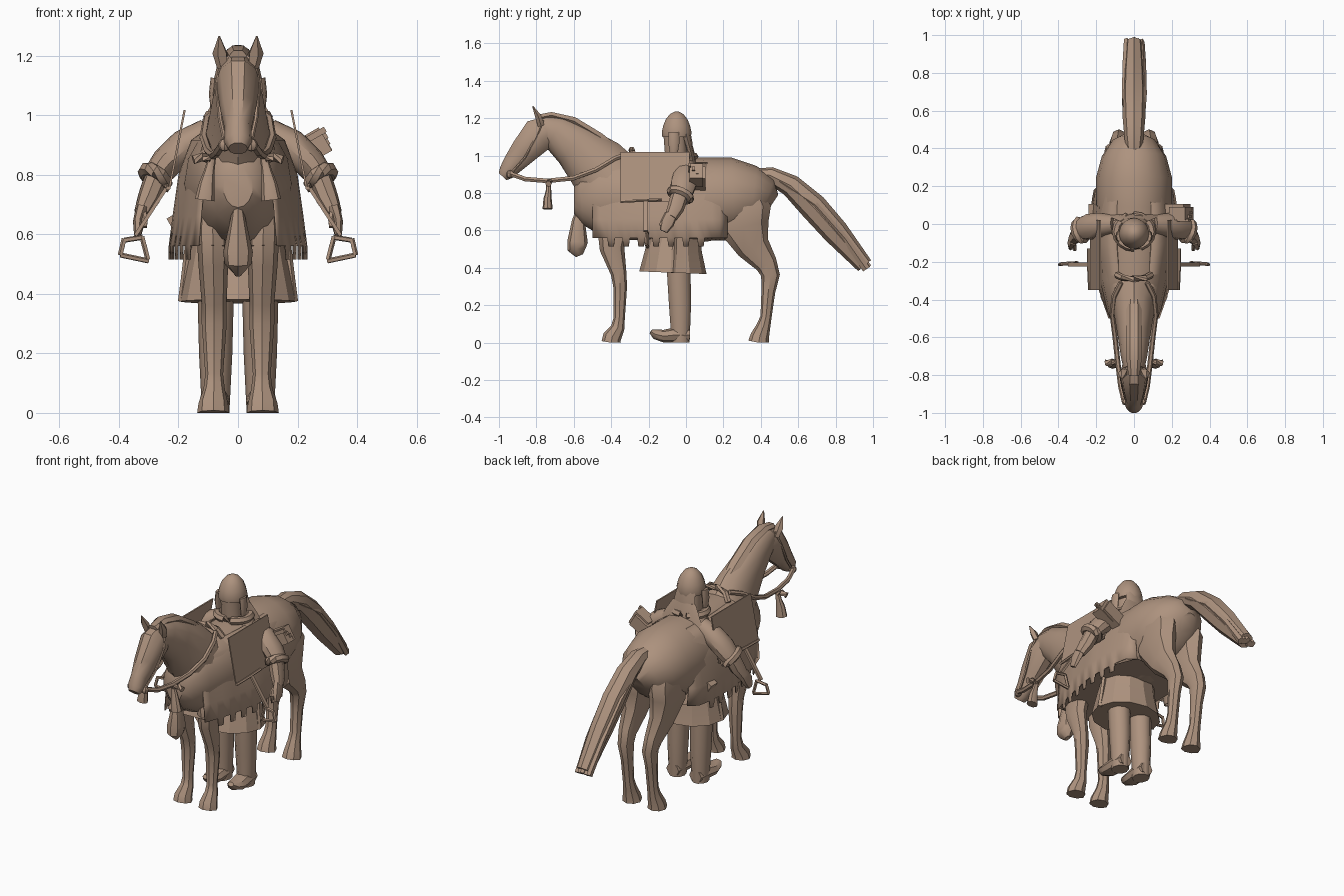
import bpy, bmesh, math, random
from mathutils import Vector, Matrix

random.seed(4)
clay = bpy.data.materials.new("clay brown")
clay.diffuse_color = (0.42, 0.29, 0.21, 1)
X = Vector((1, 0, 0))


def finish(name, bm, mirror=False, angle=35, thick=0):
    for v in bm.verts:
        v.co.z = max(v.co.z, 0)
    bmesh.ops.recalc_face_normals(bm, faces=bm.faces)
    me = bpy.data.meshes.new(name)
    bm.to_mesh(me)
    bm.free()
    me.materials.append(clay)
    if angle:
        me.shade_smooth()
        me.set_sharp_from_angle(angle=math.radians(angle))
    ob = bpy.data.objects.new(name, me)
    bpy.context.collection.objects.link(ob)
    if thick:
        m = ob.modifiers.new("thickness", 'SOLIDIFY')
        m.thickness = thick
        m.offset = 0
    if mirror:
        ob.modifiers.new("mirror", 'MIRROR').use_clip = False
    return ob


def loft(name, secs, n=10, mirror=False, angle=40, closed=False):
    """Tube through sections (x, y, z, half width, half depth)."""
    bm = bmesh.new()
    pts = [Vector(s[:3]) for s in secs]
    rings = []
    c = len(pts)
    for i, s in enumerate(secs):
        a = pts[(i - 1) % c] if closed else pts[max(i - 1, 0)]
        b = pts[(i + 1) % c] if closed else pts[min(i + 1, c - 1)]
        t = (b - a).normalized()
        side = X - t * t.x
        side = side.normalized() if side.length > 0.1 else Vector((0, 1, 0))
        up = t.cross(side)
        rings.append([bm.verts.new(pts[i] + side * s[3] * math.cos(k * math.tau / n)
                      + up * s[4] * math.sin(k * math.tau / n)) for k in range(n)])
    for i in range(c if closed else c - 1):
        r, q = rings[i], rings[(i + 1) % c]
        for k in range(n):
            bm.faces.new((r[k], r[(k + 1) % n], q[(k + 1) % n], q[k]))
    if not closed:
        bm.faces.new(rings[0])
        bm.faces.new(rings[-1])
    return finish(name, bm, mirror, angle)


def rope(name, pts, r, n=6, mirror=False):
    return loft(name, [(*p, r, r) for p in pts], n, mirror)


def box(name, loc, size, rot=None, mirror=False):
    bm = bmesh.new()
    m = Matrix.Translation(loc) @ (rot or Matrix()) @ Matrix.Diagonal((*size, 1))
    bmesh.ops.create_cube(bm, size=1, matrix=m)
    return finish(name, bm, mirror, 0)


# Horse trunk, neck and head
loft("horse_body", [(0, y, z, w, h) for y, z, w, h in (
    (-.60, .76, .05, .07), (-.56, .76, .10, .13), (-.46, .77, .142, .20), (-.3, .77, .18, .22),
    (-.1, .765, .19, .22), (.1, .765, .2, .225), (.25, .78, .2, .21), (.36, .775, .17, .17),
    (.43, .76, .12, .125), (.46, .74, .05, .06))], 16)
loft("horse_neck", [(0, -.38, .83, .14, .19), (0, -.48, .95, .105, .165), (0, -.60, 1.055, .085, .122),
                    (0, -.70, 1.125, .07, .095), (0, -.77, 1.15, .055, .07)], 12)
loft("horse_head", [(0, -.72, 1.14, .055, .08), (0, -.79, 1.11, .074, .098), (0, -.87, 1.02, .06, .077),
                    (0, -.925, .955, .045, .06), (0, -.96, .91, .047, .046), (0, -.98, .888, .032, .03)], 10)
loft("mane", [(0, -.80, 1.2, .03, .02), (0, -.72, 1.216, .04, .02), (0, -.6, 1.185, .042, .025),
              (0, -.46, 1.1, .042, .025), (0, -.33, 1.0, .03, .02)], 6)
loft("ear", [(.05, -.775, 1.16, .02, .018), (.06, -.79, 1.21, .026, .018), (.063, -.82, 1.265, .003, .003)],
     5, True)

# Horse legs
loft("front_leg", [(.08, -.36, .72, .05, .06), (.085, -.39, .6, .054, .085), (.083, -.395, .5, .05, .066),
                   (.08, -.36, .37, .042, .042), (.08, -.352, .3, .042, .037), (.08, -.357, .13, .03, .03),
                   (.08, -.365, .08, .036, .037), (.083, -.395, .03, .05, .05), (.083, -.4, 0, .054, .052)],
     8, True)
loft("hind_leg", [(.085, .29, .84, .06, .09), (.092, .31, .72, .082, .145), (.093, .31, .62, .077, .135),
                  (.09, .36, .51, .056, .09), (.085, .43, .42, .045, .06), (.08, .452, .36, .042, .05),
                  (.08, .44, .27, .034, .037), (.08, .428, .14, .032, .03), (.08, .415, .09, .036, .037),
                  (.083, .395, .035, .048, .05), (.083, .388, 0, .054, .056)], 8, True)

# Tail with loose strands
loft("tail", [(0, .36, .9, .035, .03), (0, .45, .895, .05, .045), (0, .56, .84, .06, .06),
              (0, .68, .727, .064, .074), (0, .8, .592, .058, .07), (0, .955, .412, .045, .045)], 8, False, 25)
for i in range(5):
    x = (i - 2) * .02
    j = random.uniform(-.02, .02)
    loft("tail_strand", [(x, .5, .88 + j, .014, .012), (x * 1.2, .69, .755 + j, .02, .018),
                         (x * 1.1, .85, .575 + j, .02, .018),
                         (x, .975 + j * .6, .405 + j * .7, .016, .022)], 5, False, 0)

# Caparison cloth: side sheet with square tabs along the hem, drawn in at chest and flank
bm = bmesh.new()
rows = ((.09, .962), (.155, .915), (.197, .8), (.217, .66), (.23, .56))
N = 18
grid = []
for i in range(N + 1):
    y = -.5 + i * .04
    if y < -.35:
        s = .80 + (y + .35) * 1.5
    elif y < -.12:
        s = 1 + (y + .12) * .87
    else:
        s = 1 - .13 * max(0, y / .22) ** 2
    tuck = (1, 1, .97, .9, .8) if i == N else (1,) * 5
    grid.append([bm.verts.new((x * s * f, y, z)) for (x, z), f in zip(rows, tuck)])
for i in range(N):
    for k in range(4):
        bm.faces.new((grid[i][k], grid[i + 1][k], grid[i + 1][k + 1], grid[i][k + 1]))
    if i % 2 == 0 and 2 <= i < 15:
        a, b = grid[i][4], grid[i + 1][4]
        bm.faces.new((a, b, bm.verts.new(b.co - Vector((.0, .006, .045))),
                      bm.verts.new(a.co - Vector((.0, -.006, .045)))))
finish("caparison", bm, True, 35, .006)
# Cloth underside closing toward the belly
bm = bmesh.new()
vs = [bm.verts.new(p) for p in ((0, -.48, .56), (.13, -.48, .565), (.18, -.35, .565), (.226, -.12, .565),
                                (.224, .06, .565), (.16, .22, .565), (0, .22, .545))]
bm.faces.new(vs)
finish("belly_cloth", bm, True, 0)

# Saddle flaps, pommel and cape behind the shoulders
flap_tilt = Matrix.Rotation(math.radians(-11), 4, 'Y')
box("saddle_flap", (.205, -.165, .885), (.007, .37, .27), flap_tilt, True)
rope("pommel", [(-.09, -.27, .97), (-.06, -.285, 1.015), (0, -.29, 1.03), (.06, -.285, 1.015),
                (.09, -.27, .97)], .018, 6)
loft("cape", [(0, .015, 1.06, .075, .018), (0, .03, 1.0, .11, .02), (0, .04, .94, .14, .02)], 8)

# Stirrups on straps
rope("strap_bar", [(.235, -.35, .755), (.24, -.24, .76), (.24, -.13, .765)], .008, 5, True)
box("stirrup_strap", (.29, -.215, .68), (.012, .022, .20),
    Matrix.Rotation(math.radians(-33), 4, 'Y'), True)
for nm, p in (("stirrup_top", ((.32, -.207, .59), (.382, -.21, .58))),
              ("stirrup_outer", ((.382, -.21, .585), (.395, -.215, .53))),
              ("stirrup_tread", ((.395, -.215, .53), (.3, -.205, .51))),
              ("stirrup_inner", ((.302, -.205, .515), (.322, -.207, .592)))):
    rope(nm, p, .009, 5, True)

# Reins, bit and bridle
rope("rein", [(.05, -.945, .905), (.07, -.86, .875), (.085, -.74, .865), (.1, -.6, .88), (.115, -.48, .925),
              (.105, -.38, .985), (.07, -.31, 1.01)], .014, 6, True)
rope("cheek_strap", [(.044, -.93, .91), (.061, -.86, .99), (.071, -.80, 1.1), (.053, -.765, 1.19)], .007, 5, True)
bm = bmesh.new()
bmesh.ops.create_uvsphere(bm, u_segments=8, v_segments=5, radius=.022,
                          matrix=Matrix.Translation((.045, -.94, .9)))
finish("bit_ring", bm, True)

# Tassels
loft("rein_tassel", [(.085, -.735, .865, .012, .012), (.097, -.735, .81, .018, .015),
                     (.105, -.74, .77, .026, .022), (.112, -.74, .715, .033, .027)], 8, True)
rope("tassel_toggle", [(.09, -.735, .85), (.12, -.73, .86), (.15, -.735, .85)], .017, 6, True)
loft("chest_tassel", [(0, -.56, .7, .016, .03), (0, -.575, .65, .026, .035), (0, -.58, .54, .05, .055),
                      (0, -.585, .5, .045, .05), (0, -.57, .465, .012, .02)], 8)

# Rider: head, helmet and cheek guards
loft("rider_head", [(0, -.05, .93, .06, .06), (0, -.055, 1.03, .058, .062), (0, -.06, 1.13, .06, .065)], 10)
loft("helmet", [(0, -.05, z, r, r * 1.02) for z, r in (
    (1.10, .077), (1.125, .08), (1.16, .072), (1.195, .058), (1.222, .036), (1.235, .012))], 14)
loft("cheek_guard", [(.078, -.065, 1.125, .014, .028), (.084, -.065, 1.07, .014, .03),
                     (.082, -.065, 1.02, .010, .022)], 8, True)
loft("neck_guard", [(0, .0, 1.12, .06, .025), (0, .012, 1.07, .068, .022), (0, .02, 1.03, .07, .016)], 8)
loft("collar", [(.095 * math.cos(a), -.04 + .085 * math.sin(a), .995, .022, .022)
                for a in [k * math.tau / 16 for k in range(16)]], 6, False, 40, True)

# Rider: torso and flared tunic skirt
loft("torso", [(0, -.04, .56, .15, .12), (0, -.03, .75, .15, .12), (0, -.02, .92, .15, .09),
               (0, -.03, 1.0, .09, .07)], 12)
loft("tunic_skirt", [(0, -.05, .6, .15, .13), (0, -.065, .5, .17, .15), (0, -.07, .374, .197, .18)],
     12, False, 25)
rope("skirt_pleat", [(.165, -.06, .56), (.178, -.065, .45), (.188, -.07, .374)], .014, 5, True)

# Rider: arms, rolled cuffs and hands
loft("sleeve", [(.10, .0, .935, .055, .05), (.18, -.005, .895, .058, .065), (.24, -.015, .84, .054, .07),
                (.28, -.025, .79, .045, .058)], 10, True)
axis = Vector((.06, -.04, -.09)).normalized()
u = axis.cross(X).normalized()
v = axis.cross(u)
cuff = [Vector((.278, -.03, .79)) + u * math.cos(a) * .056 + v * math.sin(a) * .042
        for a in [k * math.tau / 12 for k in range(12)]]
loft("cuff", [(*p, .023, .023) for p in cuff], 6, True, 40, True)
loft("forearm", [(.27, -.03, .80, .042, .048), (.30, -.055, .72, .038, .045),
                 (.322, -.08, .67, .028, .034)], 8, True)
loft("hand", [(.32, -.08, .685, .024, .036), (.333, -.1, .64, .02, .038), (.337, -.12, .595, .012, .022)], 7, True)
rope("thumb", [(.318, -.1, .675), (.312, -.125, .65), (.315, -.135, .625)], .011, 5, True)

# Rider: legs and boots
loft("rider_leg", [(.075, -.04, .55, .065, .07), (.075, -.038, .36, .06, .066), (.075, -.032, .2, .056, .062),
                   (.075, -.03, .08, .05, .055), (.075, -.03, .0, .046, .052)], 10, True)
loft("boot", [(.075, .02, .04, .04, .036), (.076, -.05, .042, .05, .042), (.08, -.12, .035, .05, .034),
              (.082, -.165, .045, .037, .026), (.084, -.188, .06, .018, .012)], 8, True)

# Quiver slung diagonally across the back
tilt = Matrix.Rotation(math.radians(60), 4, 'Y')
box("quiver", (.03, .075, .765), (.075, .06, .58), tilt)
box("quiver_mouth", (.25, .055, .895), (.09, .07, .10), tilt)
for k in range(4):
    o = (k - 1.5) * .02
    box("arrow_fletching", (.272 + o * .3, .05 + o, .905 - o), (.02, .014, .07), tilt)
